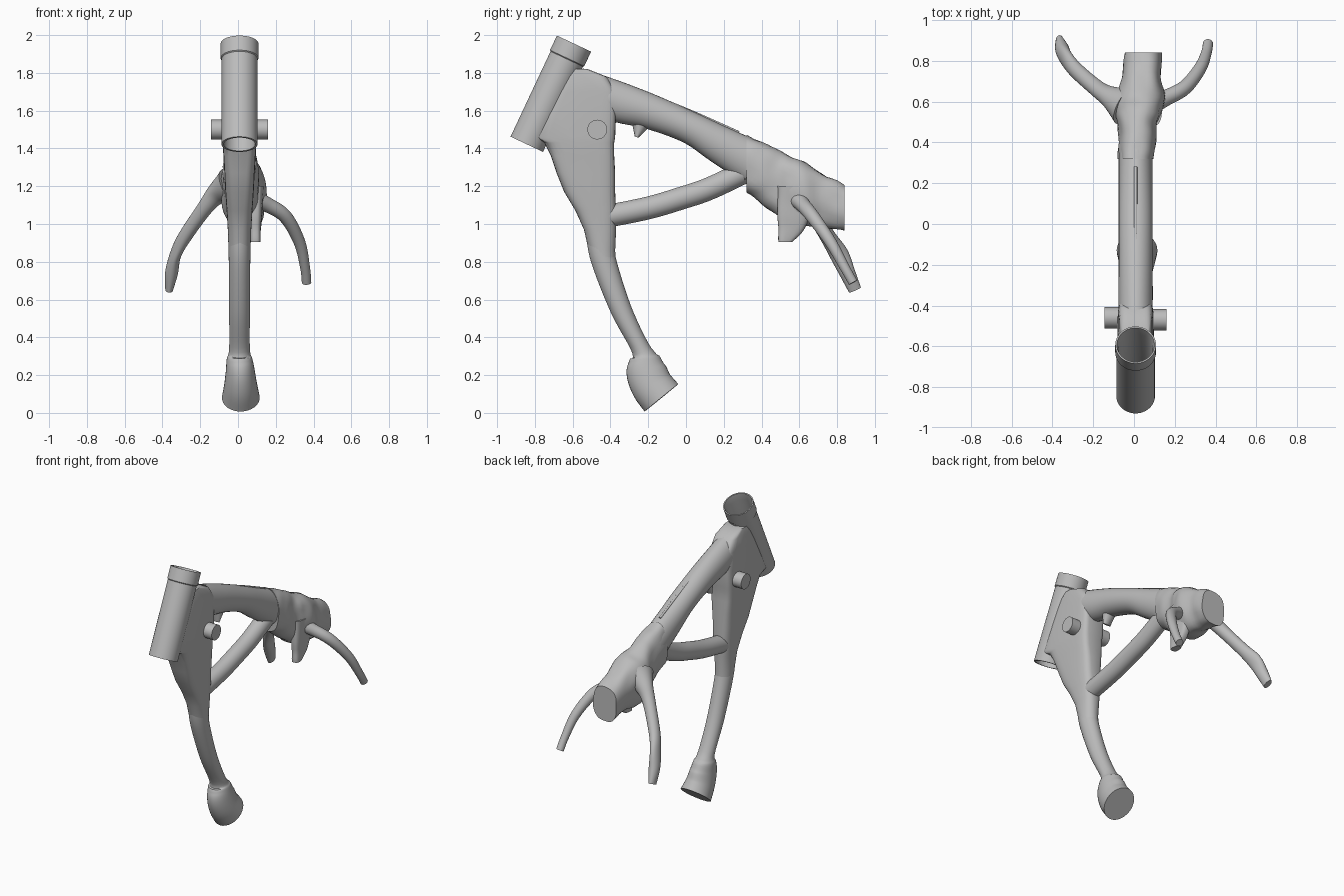
import bpy, bmesh, math
from mathutils import Vector, noise

cube = bpy.data.objects.get("Cube")
if cube:
    bpy.data.objects.remove(cube, do_unlink=True)

CX = 0.008          # the frame sits slightly off centre
SIDES = 32

steel = bpy.data.materials.new("steel grey")
steel.use_nodes = True
GREY = (0.5, 0.5, 0.5, 1)
steel.diffuse_color = GREY
steel.node_tree.nodes["Principled BSDF"].inputs["Base Color"].default_value = GREY


def finish(name, bm, angle=40):
    bmesh.ops.recalc_face_normals(bm, faces=bm.faces)
    mesh = bpy.data.meshes.new(name)
    bm.to_mesh(mesh)
    bm.free()
    mesh.materials.append(steel)
    ob = bpy.data.objects.new(name, mesh)
    bpy.context.collection.objects.link(ob)
    bpy.ops.object.select_all(action='DESELECT')
    ob.select_set(True)
    bpy.context.view_layer.objects.active = ob
    bpy.ops.object.shade_smooth_by_angle(angle=math.radians(angle))
    return ob


def smooth(keys, steps):
    """Catmull-Rom through tuples of numbers."""
    out = []
    for i in range(len(keys) - 1):
        a, b, c, d = (Vector(keys[min(max(k, 0), len(keys) - 1)]) for k in range(i - 1, i + 3))
        for s in range(steps):
            t = s / steps
            out.append(b + (c - a) * t / 2 + (a - 2.5 * b + 2 * c - d / 2) * t * t
                       + (1.5 * (b - c) + (d - a) / 2) * t ** 3)
    return out + [Vector(keys[-1])]


def loft(name, rings, lumps=0.0):
    """Skin rings of (centre, u, v, squareness) and cap both ends."""
    bm = bmesh.new()
    loops = []
    for c, u, v, n in rings:
        loop = []
        for i in range(SIDES):
            a = math.tau * i / SIDES
            ca, sa = math.cos(a), math.sin(a)
            p = (c + u * math.copysign(abs(ca) ** (2 / n), ca)
                 + v * math.copysign(abs(sa) ** (2 / n), sa))
            if lumps:
                p += (p - c).normalized() * noise.noise(p * 11) * lumps
            loop.append(bm.verts.new(p))
        loops.append(loop)
    for a, b in zip(loops, loops[1:]):
        for i in range(SIDES):
            j = (i + 1) % SIDES
            bm.faces.new((a[i], a[j], b[j], b[i]))
    bm.faces.new(loops[0])
    bm.faces.new(loops[-1])
    return finish(name, bm)


def tube(name, keys, steps=6, n=2):
    """Bent tube from keys (x, y, z, radius across, radius in side plane)."""
    pts = smooth(keys, steps)
    rings = []
    for i, p in enumerate(pts):
        t = (pts[min(i + 1, len(pts) - 1)] - pts[max(i - 1, 0)]).to_3d().normalized()
        v = t.cross(Vector((1, 0, 0))).normalized()
        rings.append((p.to_3d(), v.cross(t) * p[3], v * p[4], n))
    return loft(name, rings)


def lathe(name, profile, base, axis):
    """Closed (radius, height) profile turned around an axis."""
    q = Vector(axis).to_track_quat('Z', 'Y')
    bm = bmesh.new()
    loops = [[bm.verts.new(Vector(base) + q @ Vector((r * math.cos(math.tau * i / 48),
              r * math.sin(math.tau * i / 48), h))) for i in range(48)] for r, h in profile]
    for a, b in zip(loops, loops[1:] + loops[:1]):
        for i in range(48):
            j = (i + 1) % 48
            bm.faces.new((a[i], a[j], b[j], b[i]))
    return finish(name, bm)


# Steering head: open tube with a collar on top
HEAD_BASE, HEAD_AXIS = (CX, -0.843, 1.422), Vector((0, 0.25, 0.533))
HEAD = HEAD_AXIS.length
lathe("head_tube", [(0.095, 0), (0.095, HEAD - 0.09), (0.1, HEAD - 0.085), (0.1, HEAD),
                    (0.092, HEAD), (0.083, HEAD - 0.05), (0.083, 0)], HEAD_BASE, HEAD_AXIS)

# Head gusset: boxy at the head, rounding off into the down tube
# (height, front y, back y, half width, squareness)
levels = [(1.82, -0.63, -0.52, 0.07, 4), (1.78, -0.66, -0.42, 0.08, 5), (1.7, -0.7, -0.37, 0.085, 6),
          (1.58, -0.765, -0.37, 0.088, 6), (1.46, -0.825, -0.375, 0.09, 6), (1.43, -0.75, -0.38, 0.09, 5),
          (1.36, -0.715, -0.38, 0.085, 5), (1.27, -0.685, -0.375, 0.08, 4), (1.17, -0.645, -0.375, 0.075, 3.5),
          (1.07, -0.585, -0.37, 0.068, 3), (0.97, -0.54, -0.37, 0.062, 2.4), (0.86, -0.515, -0.375, 0.058, 2),
          (0.78, -0.49, -0.37, 0.055, 2)]
gusset = loft("head_gusset", [(Vector((CX, (a + b) / 2, z)), Vector((w, 0, 0)),
                               Vector((0, (b - a) / 2, 0)), n) for z, a, b, w, n in levels])

# Clear the gusset out of the head tube bore
bm = bmesh.new()
bmesh.ops.create_cone(bm, cap_ends=True, segments=48, radius1=0.088, radius2=0.088, depth=1.2)
cutter = finish("bore_cutter", bm)
cutter.hide_render = True
cutter.location = Vector(HEAD_BASE) + HEAD_AXIS / 2
cutter.rotation_euler = HEAD_AXIS.to_track_quat('Z', 'Y').to_euler()
bpy.context.view_layer.objects.active = gusset
cut = gusset.modifiers.new("bore", 'BOOLEAN')
cut.operation, cut.object, cut.solver = 'DIFFERENCE', cutter, 'EXACT'
bpy.ops.object.modifier_apply(modifier="bore")
bpy.data.objects.remove(cutter, do_unlink=True)

# Down tube with a flared foot
tube("down_tube", [(CX, -0.46, 0.95, 0.058, 0.07), (CX, -0.437, 0.81, 0.057, 0.066),
                   (CX, -0.345, 0.55, 0.055, 0.056), (CX, -0.24, 0.34, 0.055, 0.05),
                   (CX, -0.222, 0.285, 0.068, 0.083), (0.012, -0.21, 0.22, 0.077, 0.107),
                   (0.014, -0.18, 0.145, 0.088, 0.112), (0.015, -0.13, 0.08, 0.1, 0.115)])

# Backbone tube and the brace below it
tube("backbone_tube", [(CX, -0.58, 1.735, 0.08, 0.095), (CX, -0.37, 1.65, 0.084, 0.107),
                       (CX, -0.19, 1.595, 0.083, 0.093), (CX, 0.02, 1.51, 0.083, 0.085),
                       (CX, 0.18, 1.42, 0.083, 0.1), (CX, 0.36, 1.32, 0.083, 0.118)])
tube("brace_tube", [(CX, -0.42, 1.04, 0.058, 0.06), (CX, -0.2, 1.085, 0.058, 0.06),
                    (CX, -0.03, 1.135, 0.058, 0.06), (CX, 0.13, 1.19, 0.058, 0.06),
                    (CX, 0.36, 1.3, 0.058, 0.06)])

# Weld seam along the backbone and a small tab beneath it
tube("weld_seam", [(CX, -0.2, 1.688, 0.008, 0.007), (CX, 0.02, 1.6, 0.008, 0.007),
                   (CX, 0.28, 1.485, 0.008, 0.007)])
tube("backbone_tab", [(CX, -0.24, 1.53, 0.04, 0.05), (CX, -0.262, 1.46, 0.03, 0.01)], 1)

# Rough cast tail block with a flat end
# (y, top, bottom, right x, left x)
slices = [(0.32, 1.47, 1.165, -0.08, 0.095), (0.4, 1.43, 1.11, -0.075, 0.105), (0.485, 1.39, 1.04, -0.08, 0.115),
          (0.55, 1.355, 1.0, -0.09, 0.135), (0.62, 1.325, 0.99, -0.085, 0.145), (0.72, 1.27, 0.985, -0.06, 0.135),
          (0.84, 1.205, 0.965, -0.045, 0.14)]
loft("tail_block", [(Vector(((l + r) / 2, y, (t + b) / 2)), Vector(((r - l) / 2, 0, 0)),
                     Vector((0, 0, (t - b) / 2)), 2.5) for y, t, b, l, r in smooth(slices, 5)], 0.014)

# Lug hanging under the tail block
loft("tail_lug", [(Vector((0.092, y, z)), Vector((w, 0, 0)), Vector((0, d, 0)), 3)
                  for z, y, w, d in smooth([(1.2, 0.58, 0.045, 0.1), (1.05, 0.57, 0.036, 0.085),
                                            (0.96, 0.555, 0.03, 0.065), (0.905, 0.53, 0.024, 0.035)], 4)], 0.008)

# Curved side arms
tube("left_arm", [(0.08, 0.58, 1.14, 0.045, 0.05), (0.15, 0.615, 1.105, 0.04, 0.04),
                  (0.25, 0.67, 1.04, 0.036, 0.036), (0.325, 0.765, 0.905, 0.031, 0.031),
                  (0.355, 0.84, 0.77, 0.026, 0.026), (0.363, 0.885, 0.69, 0.025, 0.025)])
tube("right_arm", [(-0.04, 0.58, 1.2, 0.1, 0.1), (-0.11, 0.62, 1.16, 0.06, 0.055),
                   (-0.175, 0.66, 1.085, 0.042, 0.042), (-0.28, 0.75, 0.935, 0.036, 0.042),
                   (-0.33, 0.81, 0.84, 0.03, 0.05), (-0.352, 0.855, 0.74, 0.034, 0.042),
                   (-0.365, 0.895, 0.65, 0.02, 0.034)])

# Mounting pegs through the gusset
for name, side, reach in (("left_peg", 1, 0.152), ("right_peg", -1, 0.152)):
    lathe(name, [(0.001, 0), (0.052, 0), (0.052, reach), (0.001, reach)],
          (CX, -0.47 + 0.01 * (side < 0), 1.5), (side, 0, 0))
